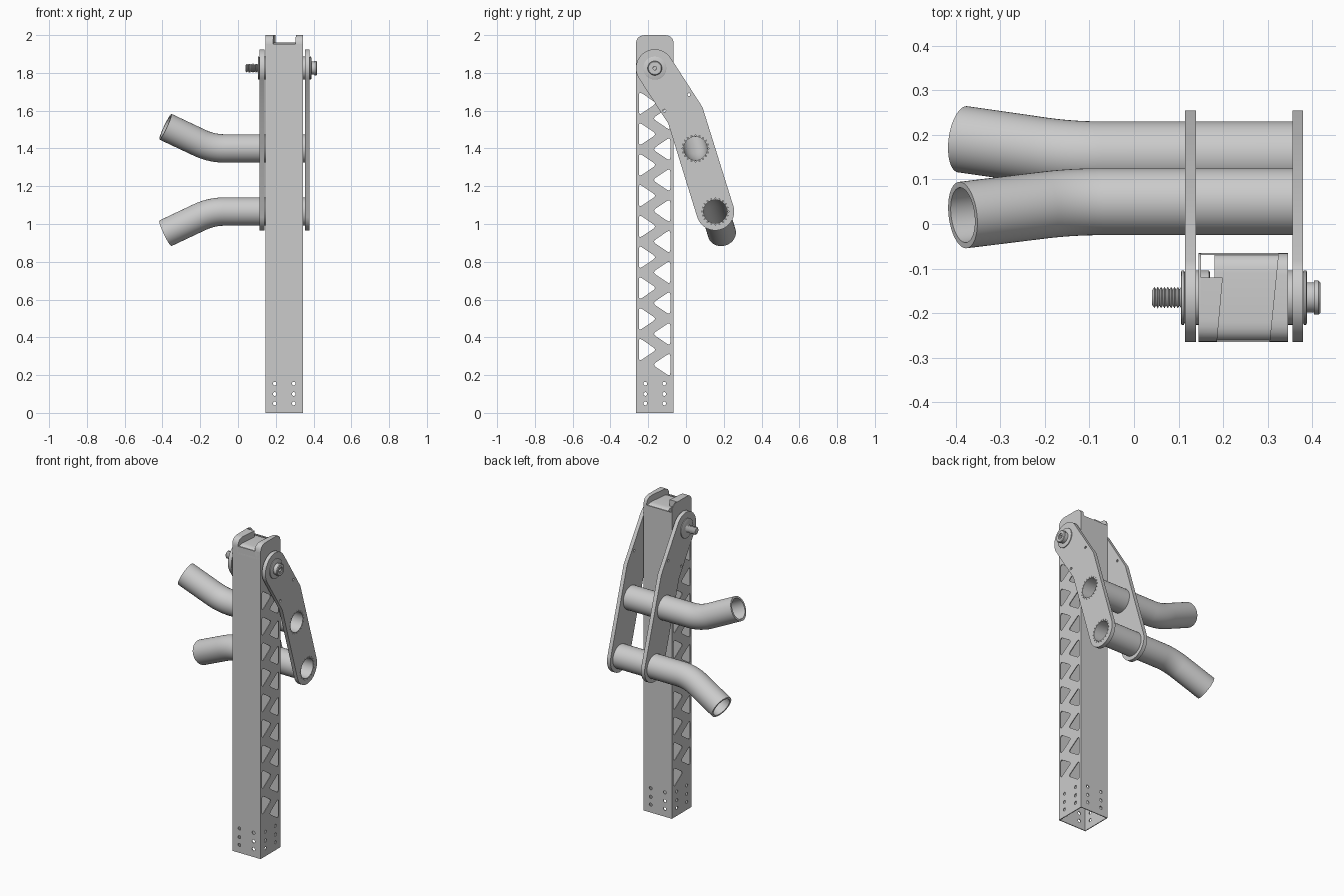
import bpy, bmesh
from math import sin, cos, pi, radians
from mathutils import Vector

if "Cube" in bpy.data.objects:
    bpy.data.objects.remove(bpy.data.objects["Cube"])


def finish(name, bm):
    bmesh.ops.remove_doubles(bm, verts=bm.verts, dist=1e-5)
    bmesh.ops.recalc_face_normals(bm, faces=bm.faces)
    me = bpy.data.meshes.new(name)
    bm.to_mesh(me)
    bm.free()
    ob = bpy.data.objects.new(name, me)
    bpy.context.collection.objects.link(ob)
    bpy.ops.object.select_all(action='DESELECT')
    ob.select_set(True)
    bpy.context.view_layer.objects.active = ob
    bpy.ops.object.shade_smooth_by_angle(angle=radians(30))
    return ob


def arc(c, r, a0=0, a1=360, n=32):
    full = abs(a1 - a0) >= 360
    m = n if full else n + 1
    return [(c[0] + r * cos(radians(a0 + (a1 - a0) * i / n)),
             c[1] + r * sin(radians(a0 + (a1 - a0) * i / n))) for i in range(m)]


def rounded(corners, n=6):
    """Polygon from (u, v, corner size)."""
    out = []
    for i, (u, v, d) in enumerate(corners):
        p = Vector((u, v))
        if d == 0:
            out.append((u, v))
            continue
        a = Vector(corners[i - 1][:2])
        b = Vector(corners[(i + 1) % len(corners)][:2])
        a = p + (a - p).normalized() * d
        b = p + (b - p).normalized() * d
        for k in range(n + 1):
            t = k / n
            out.append(tuple(a * (1 - t) ** 2 + p * 2 * t * (1 - t) + b * t * t))
    return out


def plate(name, loops, w0, w1, plane='YZ', edit=None):
    """Filled outline with holes, extruded from w0 to w1 across its plane."""
    cu = bpy.data.curves.new(name + "_outline", 'CURVE')
    cu.dimensions, cu.fill_mode, cu.extrude = '2D', 'BOTH', (w1 - w0) / 2
    for lp in loops:
        s = cu.splines.new('POLY')
        s.points.add(len(lp) - 1)
        for p, q in zip(s.points, lp):
            p.co = (q[0], q[1], 0, 1)
        s.use_cyclic_u = True
    tmp = bpy.data.objects.new(name + "_outline", cu)
    bpy.context.collection.objects.link(tmp)
    dg = bpy.context.evaluated_depsgraph_get()
    me = bpy.data.meshes.new_from_object(tmp.evaluated_get(dg))
    bm = bmesh.new()
    bm.from_mesh(me)
    bpy.data.objects.remove(tmp)
    bpy.data.curves.remove(cu)
    bpy.data.meshes.remove(me)
    for v in bm.verts:
        u, h, w = v.co
        w += (w0 + w1) / 2
        v.co = (w, u, h) if plane == 'YZ' else (u, w, h)
        if edit:
            edit(v)
    return finish(name, bm)


def loft(name, rings, closed=False, n=40):
    """Skin circles given as (centre, direction, radius)."""
    bm = bmesh.new()
    vs = []
    for c, t, r in rings:
        t = Vector(t).normalized()
        u = (Vector((0, 1, 0)) - t * t.y).normalized()
        w = t.cross(u)
        vs.append([bm.verts.new(Vector(c) + r * (u * cos(2 * pi * k / n) + w * sin(2 * pi * k / n)))
                   for k in range(n)])
    for i in range(len(vs) if closed else len(vs) - 1):
        a, b = vs[i], vs[(i + 1) % len(vs)]
        for k in range(n):
            j = (k + 1) % n
            bm.faces.new((a[k], a[j], b[j], b[k]))
    if not closed:
        bm.faces.new(vs[0])
        bm.faces.new(vs[-1])
    return finish(name, bm)


PIV = (-0.165, 1.825)


def lathe(name, profile):
    return loft(name, [((x, *PIV), (1, 0, 0), r) for x, r in profile])


X0, X1, Y0, Y1, T = 0.145, 0.345, -0.265, -0.065, 0.005

# post side walls: rounded top, triangular lightening holes, bolt holes
side = [rounded([(Y0, 0, 0), (Y1, 0, 0), (Y1, 2, 0.05), (Y0, 2, 0.05)])]
for i in range(9):
    zl, zr = 0.335 + 0.163 * i, 0.255 + 0.163 * i
    side.append(rounded([(-0.25, zl - 0.064, 0.022), (-0.155, zl, 0.022), (-0.25, zl + 0.064, 0.022)], 4))
    side.append(rounded([(-0.083, zr - 0.064, 0.022), (-0.083, zr + 0.064, 0.022), (-0.178, zr, 0.022)], 4))
rows = (0.05, 0.1, 0.155)
side += [arc((y, z), 0.01, n=14) for y in (-0.215, -0.115) for z in rows]
plate("post_side_left", side, X0, X0 + T)
plate("post_side_right", side, X1 - T, X1)

# post front and back walls
face = [[(X0, 0), (X1, 0), (X1, 1.953), (X0, 1.953)]]
face += [arc((x, z), 0.01, n=14) for x in (0.195, 0.295) for z in rows]
plate("post_front", face, Y0, Y0 + T, 'XZ')
plate("post_back", face, Y1 - T, Y1, 'XZ')


# top cap: saddle between two ears with slightly slanted inner faces
def slant(x, k):
    def f(v):
        if abs(v.co.x - x) < 1e-4:
            v.co.x += k * (v.co.y + 0.165)
    return f


B = 1.9
plate("cap_saddle", [rounded([(Y0, B, 0), (Y1, B, 0), (Y1, 1.96, 0.045), (Y0, 1.96, 0.045)])], 0.18, 0.33)
plate("cap_ear_left", [rounded([(Y0, B, 0), (-0.12, B, 0), (-0.12, 2, 0), (Y0, 2, 0.05)])],
      X0 + 0.001, 0.195, edit=slant(0.195, 0.09))
plate("cap_ear_right", [rounded([(Y0, B, 0), (Y1, B, 0), (Y1, 2, 0.05), (Y0, 2, 0.05)])],
      0.314, X1 - 0.001, edit=slant(0.314, 0.1))

# swing arm plates
LOW, MID = (0.155, 1.066), (0.05, 1.4)
outline = arc(PIV, 0.1, 32.9, 212.9, 28) + [(-0.094, 1.532)] \
    + arc(LOW, 0.1, 197.3, 377.3, 28) + [(0.0875, 1.618)]
small = [arc((0.015, 1.685), 0.008, n=12), arc((-0.115, 1.6), 0.008, n=12)]
plate("arm_left", [outline, arc(LOW, 0.074), arc(MID, 0.074)] + small, 0.114, 0.139)
dots = [arc(arc(c, 0.0695, n=20)[k], 0.003, n=6) for c in (LOW, MID) for k in range(20)]
plate("arm_right", [outline, arc(LOW, 0.062), arc(MID, 0.062)] + small + dots, 0.355, 0.379)


# bent handle pipes, hollow
def pipe(name, c, end):
    start, k, e = Vector((0.356, *c)), Vector((-0.14, *c)), Vector(end)
    d = (e - k).normalized()
    a, b = k + Vector((0.07, 0, 0)), k + d * 0.07
    path = [(start, Vector((-1, 0, 0)))]
    for i in range(13):
        t = i / 12
        path.append((a * (1 - t) ** 2 + k * 2 * t * (1 - t) + b * t * t,
                     (k - a) * (1 - t) + (b - k) * t))
    path.append((e, d))
    loft(name, [(p, t, 0.075) for p, t in path] + [(p, t, 0.062) for p, t in reversed(path)], True, 48)


pipe("handle_pipe_upper", MID, (-0.384, 0.02, 1.515))
pipe("handle_pipe_lower", LOW, (-0.384, 0.19, 0.951))

# pivot bolt: threaded end, shank and recessed head
thread = [(0.04, 0.017)]
for i in range(9):
    x = 0.042 + 0.0075 * i
    thread += [(x, 0.018), (x + 0.00375, 0.024)]
lathe("pivot_bolt", thread + [(0.11, 0.02), (0.388, 0.02), (0.388, 0.034), (0.404, 0.034),
                              (0.404, 0.038), (0.414, 0.038), (0.418, 0.034), (0.418, 0.018),
                              (0.412, 0.018), (0.412, 0.01), (0.402, 0.009)])

# washers outside the arms, bushings through the post walls
for name, a, b in (("washer_left", 0.105, 0.114), ("washer_right", 0.379, 0.388),
                   ("bushing_left", 0.137, 0.17), ("bushing_right", 0.32, 0.357)):
    lathe(name, [(a, 0.057), (a + 0.002, 0.061), (b - 0.002, 0.061), (b, 0.057)])
